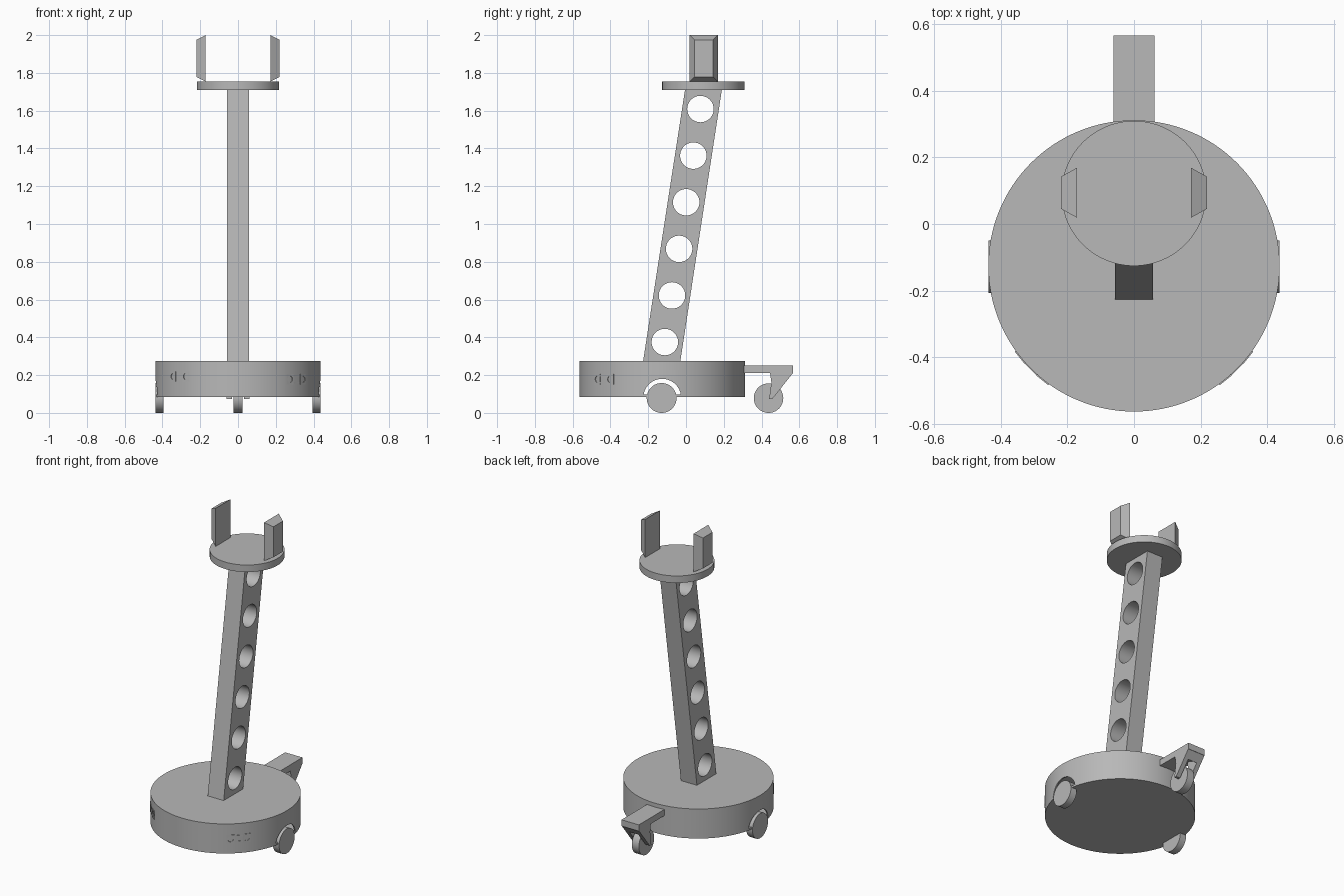
import bpy, bmesh, math
from mathutils import Matrix, Vector

if "Cube" in bpy.data.objects:
    bpy.data.objects.remove(bpy.data.objects["Cube"], do_unlink=True)

grey = bpy.data.materials.new("plain grey")
grey.use_nodes = True
grey.diffuse_color = (0.48, 0.48, 0.48, 1)
grey.node_tree.nodes["Principled BSDF"].inputs["Base Color"].default_value = grey.diffuse_color


def add(name, bm):
    """Turn a bmesh into a named object."""
    bmesh.ops.recalc_face_normals(bm, faces=bm.faces)
    mesh = bpy.data.meshes.new(name)
    bm.to_mesh(mesh)
    bm.free()
    mesh.materials.append(grey)
    ob = bpy.data.objects.new(name, mesh)
    bpy.context.collection.objects.link(ob)
    return ob


def cylinder(name, centre, radius, depth, axis="Z", segments=64):
    bm = bmesh.new()
    turn = Matrix.Rotation(math.pi / 2, 4, "Y") if axis == "X" else Matrix()
    bmesh.ops.create_cone(bm, cap_ends=True, segments=segments, radius1=radius,
                          radius2=radius, depth=depth,
                          matrix=Matrix.Translation(centre) @ turn)
    return add(name, bm)


def box(name, centre, size, turn=0):
    bm = bmesh.new()
    bmesh.ops.create_cube(bm, size=1, matrix=Matrix.Translation(centre)
                          @ Matrix.Rotation(turn, 4, "Z") @ Matrix.Diagonal((*size, 1)))
    return add(name, bm)


def side_profile(name, points, half_width):
    """Extrude a y-z outline across x."""
    bm = bmesh.new()
    face = bm.faces.new([bm.verts.new((-half_width, y, z)) for y, z in points])
    new = bmesh.ops.extrude_face_region(bm, geom=[face])["geom"]
    bmesh.ops.translate(bm, vec=(2 * half_width, 0, 0),
                        verts=[v for v in new if isinstance(v, bmesh.types.BMVert)])
    return add(name, bm)


def boolean(ob, cutter, operation="DIFFERENCE"):
    """Apply a boolean and discard the helper."""
    mod = ob.modifiers.new("cut", "BOOLEAN")
    mod.operation, mod.solver, mod.object = operation, "EXACT", cutter
    bpy.context.view_layer.objects.active = ob
    bpy.ops.object.modifier_apply(modifier=mod.name)
    bpy.data.objects.remove(cutter, do_unlink=True)


def smooth(ob):
    bpy.ops.object.select_all(action="DESELECT")
    ob.select_set(True)
    bpy.context.view_layer.objects.active = ob
    bpy.ops.object.shade_smooth_by_angle(angle=math.radians(30))


BASE_Y, BASE_R = -0.126, 0.438

# Hollow round base with a wheel opening on each side
base = cylinder("base", (0, BASE_Y, 0.18), BASE_R, 0.19, segments=128)
boolean(base, cylinder("cavity", (0, BASE_Y, 0.183), BASE_R - 0.008, 0.17, segments=128))
opening = cylinder("opening", (0, BASE_Y, 0.08), 0.1, 1.2, "X")
boolean(opening, box("opening_limit", (0, BASE_Y, 0.197), (2, 1, 0.2)), "INTERSECT")
boolean(base, opening)

# Leaning post with a row of round holes
post = side_profile("post", [(-0.227, 0.274), (-0.03, 0.274), (0.19, 1.712), (-0.005, 1.712)], 0.057)
for i in range(6):
    boolean(post, cylinder("hole", (0, -0.112 + i * 0.0377, 0.375 + i * 0.2467), 0.07, 0.4, "X"))

# Top plate
plate = cylinder("top_plate", (0, 0.092, 1.732), 0.218, 0.045, segments=96)

# Pair of bevelled uprights, wide face inward
for side, label in ((1, "left"), (-1, "right")):
    bm = bmesh.new()
    rings = [[bm.verts.new((side * x, 0.094 + sy * hy, 1.877 + sz * hz))
              for sy, sz in ((-1, -1), (1, -1), (1, 1), (-1, 1))]
             for x, hy, hz in ((0.172, 0.075, 0.123), (0.22, 0.048, 0.098))]
    for ring in rings:
        bm.faces.new(ring)
    for i in range(4):
        j = (i + 1) % 4
        bm.faces.new((rings[0][i], rings[0][j], rings[1][j], rings[1][i]))
    add(label + "_upright", bm)

# Rear bracket and forked caster arm
box("rear_bracket", (0, 0.434, 0.23), (0.123, 0.267, 0.04))
fork = side_profile("caster_fork", [(0.445, 0.212), (0.452, 0.16), (0.44, 0.073), (0.456, 0.073),
                                    (0.478, 0.1), (0.567, 0.212)], 0.0615)
boolean(fork, cylinder("slot", (0, 0.437, 0.078), 0.128, 0.064, "X"))

# Wheels
wheels = [cylinder("caster_wheel", (0, 0.437, 0.078), 0.078, 0.05, "X")]
for side, label in ((1, "left"), (-1, "right")):
    wheels.append(cylinder(label + "_wheel", (side * 0.416, BASE_Y - 0.003, 0.079), 0.079, 0.044, "X"))

# Small double sensors set into the front quarters of the rim
for side, label, z in ((1, "left", 0.178), (-1, "right", 0.193)):
    for k in (-1, 1):
        angle = -math.pi / 2 + side * math.pi / 4 + k * 0.11
        out = Vector((math.cos(angle), math.sin(angle), 0))
        spot = Vector((0, BASE_Y, z)) + out * (BASE_R - 0.001)
        pod = box(label + "_sensor_pod", spot, (0.008, 0.046, 0.054), angle)
        lens = cylinder("lens_hole", (0, 0, 0), 0.017, 0.05, "X", 24)
        lens.data.transform(Matrix.Translation(spot) @ Matrix.Rotation(angle, 4, "Z"))
        boolean(pod, lens)
    middle = -math.pi / 2 + side * math.pi / 4
    out = Vector((math.cos(middle), math.sin(middle), 0))
    for dz in (-0.018, 0.018):
        box(label + "_sensor_link", Vector((0, BASE_Y, z + dz)) + out * (BASE_R - 0.001),
            (0.006, 0.06, 0.008), middle)

for ob in [base, post, plate, fork] + wheels:
    smooth(ob)
